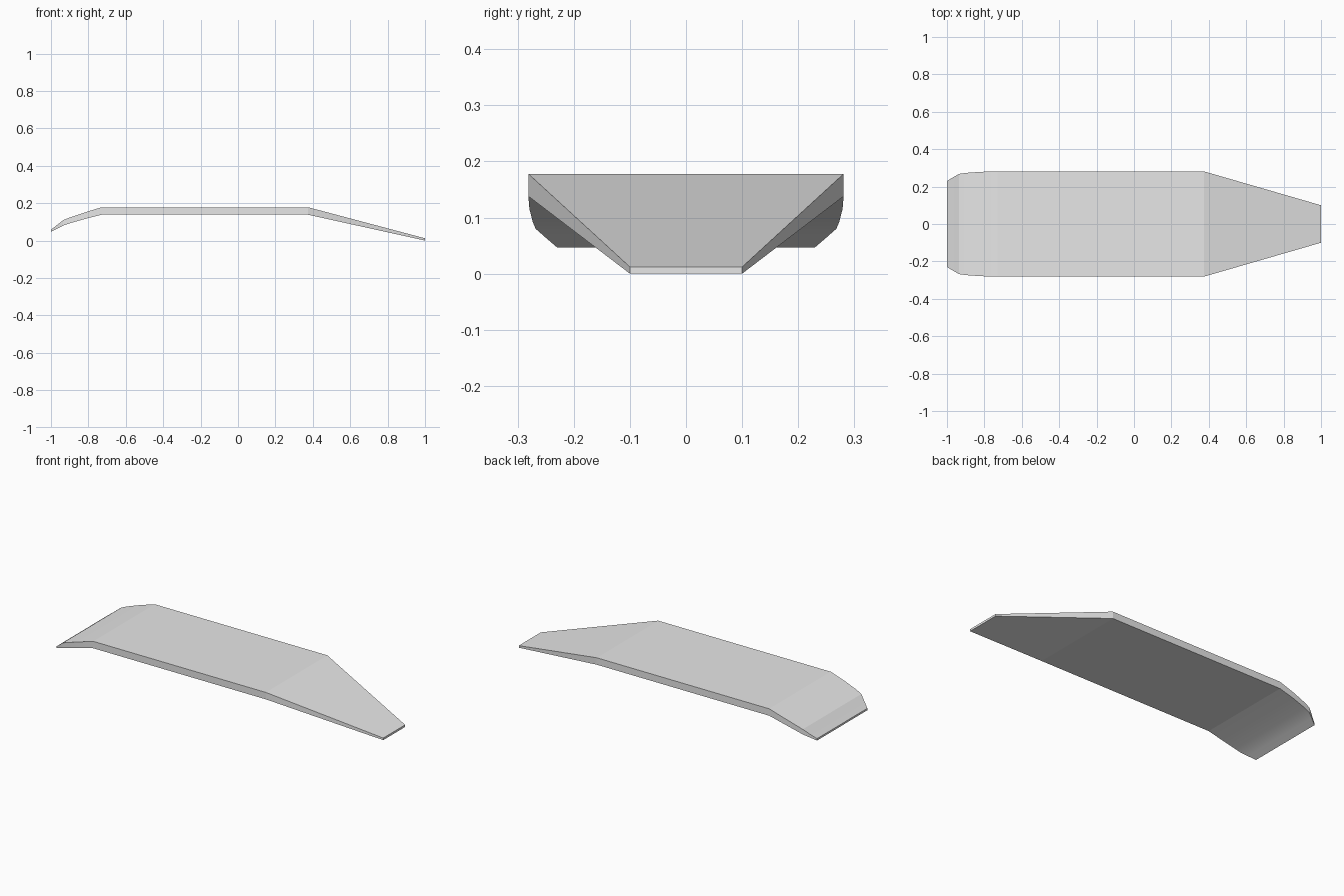
import bpy
import bmesh
import math

cube = bpy.data.objects.get("Cube")
if cube:
    bpy.data.objects.remove(cube, do_unlink=True)

# One plain grey for the whole slab
grey = bpy.data.materials.new("light_grey")
grey.use_nodes = True
colour = (0.8, 0.8, 0.8, 1)
grey.diffuse_color = colour
grey.node_tree.nodes["Principled BSDF"].inputs["Base Color"].default_value = colour

# Cross-sections along the length: x, half width, underside z, top z
stations = [
    (-1.0, 0.23, 0.047, 0.058),
    (-0.965, 0.251, 0.065, 0.085),
    (-0.935, 0.268, 0.08, 0.109),
    (-0.9, 0.273, 0.092, 0.123),
    (-0.82, 0.279, 0.115, 0.15),
    (-0.73, 0.281, 0.138, 0.178),
    (0.375, 0.281, 0.138, 0.178),
    (1.0, 0.1, 0.0, 0.012),
]


def loft_panel(name, sections):
    """Skin rectangular sections into a closed panel."""
    bm = bmesh.new()
    rings = [
        [bm.verts.new((x, y, z)) for y, z in ((-w, low), (w, low), (w, top), (-w, top))]
        for x, w, low, top in sections
    ]
    for a, b in zip(rings, rings[1:]):
        for i in range(4):
            j = (i + 1) % 4
            bm.faces.new((a[i], a[j], b[j], b[i]))
    bm.faces.new(rings[0])
    bm.faces.new(rings[-1])
    bmesh.ops.recalc_face_normals(bm, faces=bm.faces)
    mesh = bpy.data.meshes.new(name)
    bm.to_mesh(mesh)
    bm.free()
    mesh.materials.append(grey)
    obj = bpy.data.objects.new(name, mesh)
    bpy.context.collection.objects.link(obj)
    return obj


# Curved, tapered panel with soft bends and crisp rims
panel = loft_panel("tapered_panel", stations)
bpy.ops.object.select_all(action="DESELECT")
panel.select_set(True)
bpy.context.view_layer.objects.active = panel
bpy.ops.object.shade_smooth_by_angle(angle=math.radians(10))
